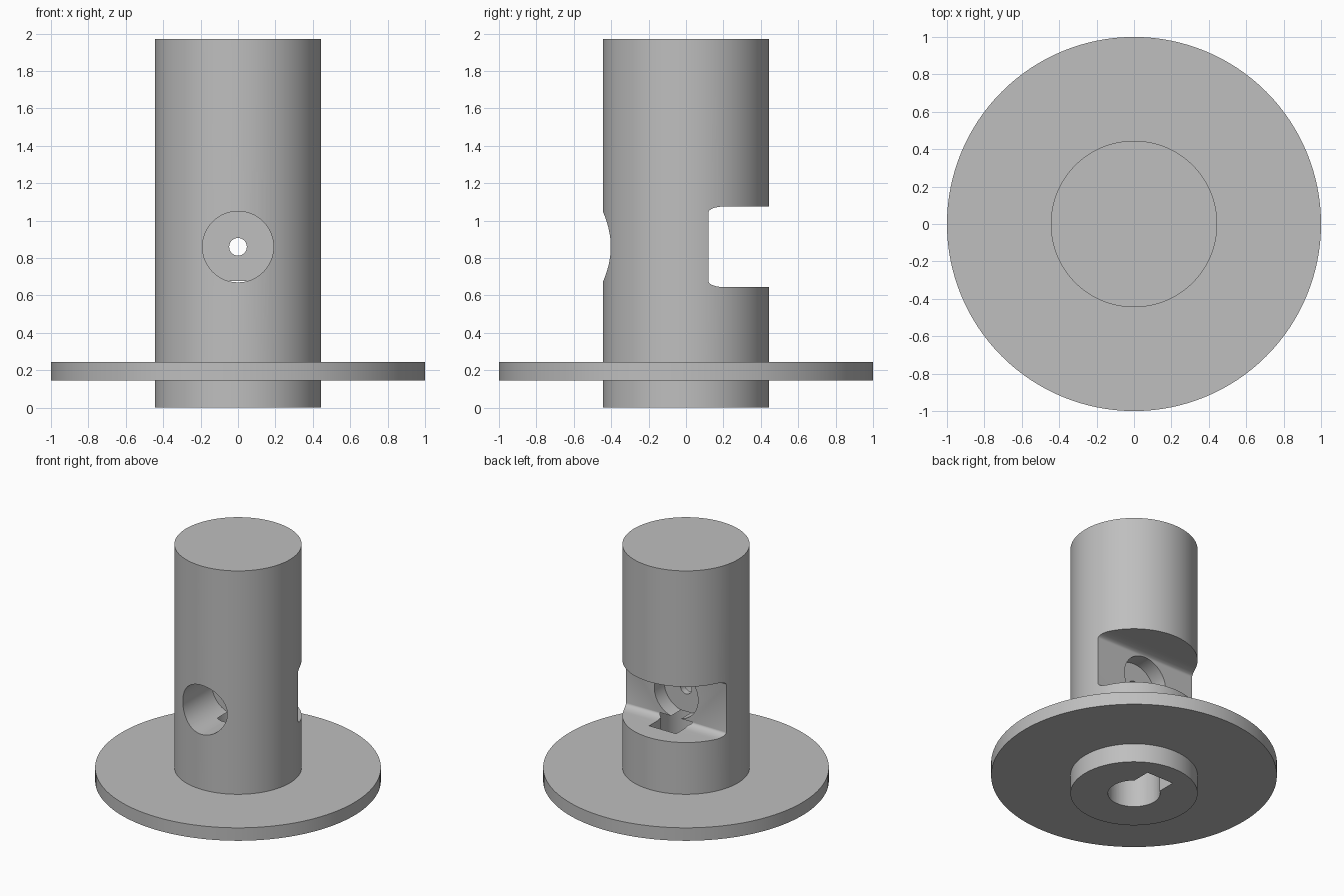
import bpy
import bmesh
from math import cos, sin, pi, radians
from mathutils import Matrix, Vector

cube = bpy.data.objects.get("Cube")
if cube:
    bpy.data.objects.remove(cube, do_unlink=True)

grey = bpy.data.materials.new("plain_grey")
grey.use_nodes = True
tint = (0.52, 0.52, 0.52, 1)
grey.diffuse_color = tint
grey.node_tree.nodes["Principled BSDF"].inputs["Base Color"].default_value = tint


def make_object(name, bm):
    bmesh.ops.recalc_face_normals(bm, faces=bm.faces)
    mesh = bpy.data.meshes.new(name)
    bm.to_mesh(mesh)
    bm.free()
    mesh.materials.append(grey)
    obj = bpy.data.objects.new(name, mesh)
    bpy.context.collection.objects.link(obj)
    return obj


def lathe(name, profile, steps):
    """Spin a closed (radius, z) profile that starts and ends on the axis."""
    bm = bmesh.new()
    verts = [bm.verts.new((r, 0, z)) for r, z in profile]
    edges = [bm.edges.new(pair) for pair in zip(verts, verts[1:])]
    bmesh.ops.spin(bm, geom=verts + edges, axis=(0, 0, 1), cent=(0, 0, 0),
                   angle=2 * pi, steps=steps)
    bmesh.ops.remove_doubles(bm, verts=bm.verts, dist=0.0001)
    return make_object(name, bm)


def prism(name, outline, direction):
    """Extrude a planar outline into a solid."""
    bm = bmesh.new()
    face = bm.faces.new([bm.verts.new(p) for p in outline])
    out = bmesh.ops.extrude_face_region(bm, geom=[face], use_keep_orig=True)
    moved = [g for g in out["geom"] if isinstance(g, bmesh.types.BMVert)]
    bmesh.ops.translate(bm, verts=moved, vec=direction)
    return make_object(name, bm)


def drill(name, radius, start, end):
    """Round cutter running between two points."""
    start, end = Vector(start), Vector(end)
    axis = end - start
    turn = axis.to_track_quat('Z', 'Y').to_matrix().to_4x4()
    bm = bmesh.new()
    bmesh.ops.create_cone(bm, cap_ends=True, segments=64, radius1=radius,
                          radius2=radius, depth=axis.length,
                          matrix=Matrix.Translation((start + end) / 2) @ turn)
    return make_object(name, bm)


# Post with its flange
R, TOP = 0.445, 1.97
body = lathe("flanged_post", [(0, 0), (R, 0), (R, 0.145), (1, 0.145), (1, 0.245),
                              (R, 0.245), (R, TOP), (0, TOP)], 128)

# Rear window with rounded inner corners
LOW, HIGH, WALL = 0.645, 1.075, 0.12
corner = [(WALL + 0.08 * (1 - sin(a)), 0.032 * (1 - cos(a)))
          for a in (radians(90 * i / 8) for i in range(9))]
side = [(0.6, LOW)] + [(y, LOW + h) for y, h in corner]
side += [(y, HIGH - h) for y, h in reversed(corner)] + [(0.6, HIGH)]

# Bores, pocket and keyway
AXIS = 0.86
cutters = [
    prism("window_cutter", [(-0.6, y, z) for y, z in side], (1.2, 0, 0)),
    drill("front_bore_cutter", 0.19, (0, -0.6, AXIS), (0, -0.05, AXIS)),
    drill("rear_pocket_cutter", 0.187, (0, 0, AXIS), (0, 0.3, AXIS)),
    drill("pin_hole_cutter", 0.047, (0, -0.3, AXIS), (0, 0.25, AXIS)),
    drill("vertical_bore_cutter", 0.183, (0, 0, -0.1), (0, 0, 0.678)),
    prism("keyway_cutter", [(-0.115, 0, -0.1), (0.115, 0, -0.1),
                            (0.115, 0.285, -0.1), (-0.115, 0.285, -0.1)],
          (0, 0, 0.776)),
]

bpy.context.view_layer.objects.active = body
for cutter in cutters:
    cut = body.modifiers.new(cutter.name, 'BOOLEAN')
    cut.operation = 'DIFFERENCE'
    cut.solver = 'EXACT'
    cut.object = cutter
    bpy.ops.object.modifier_apply(modifier=cut.name)
    bpy.data.objects.remove(cutter, do_unlink=True)

bpy.ops.object.select_all(action='DESELECT')
body.select_set(True)
bpy.ops.object.shade_smooth_by_angle(angle=radians(30))
